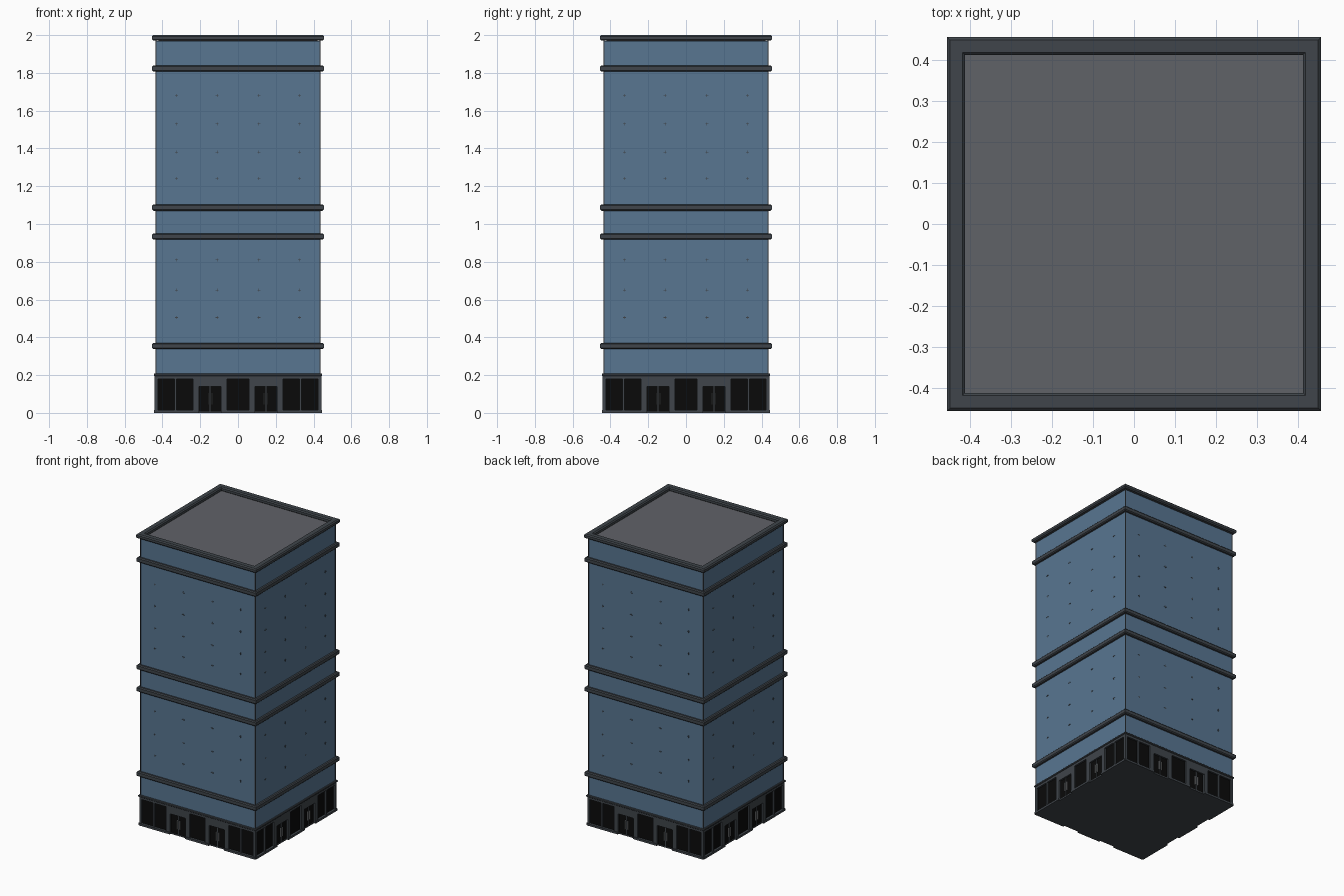
import bpy, bmesh, math
from mathutils import Matrix

if "Cube" in bpy.data.objects:
    bpy.data.objects.remove(bpy.data.objects["Cube"])


def material(name, rgb):
    m = bpy.data.materials.new(name)
    m.diffuse_color = (*rgb, 1)
    m.use_nodes = True
    m.node_tree.nodes["Principled BSDF"].inputs["Base Color"].default_value = m.diffuse_color
    return m


GLASS = material("blue_glass", (0.098, 0.182, 0.285))
FRAME = material("dark_grey_frame", (0.050, 0.059, 0.069))
ROOF = material("roof_grey", (0.118, 0.122, 0.137))
BLACK = material("black_window", (0.003, 0.003, 0.003))
METAL = material("handle_metal", (0.25, 0.26, 0.27))


def finish(bm, name, mat):
    bmesh.ops.recalc_face_normals(bm, faces=bm.faces)
    me = bpy.data.meshes.new(name)
    bm.to_mesh(me)
    bm.free()
    me.materials.append(mat)
    ob = bpy.data.objects.new(name, me)
    bpy.context.collection.objects.link(ob)
    return ob


def add_box(bm, x0, x1, y0, y1, z0, z1, rot=0.0):
    m = (Matrix.Rotation(rot, 4, 'Z')
         @ Matrix.Translation(((x0 + x1) / 2, (y0 + y1) / 2, (z0 + z1) / 2))
         @ Matrix.Diagonal((x1 - x0, y1 - y0, z1 - z0, 1)))
    bmesh.ops.create_cube(bm, size=1, matrix=m)


def block(name, half, z0, z1, mat):
    bm = bmesh.new()
    add_box(bm, -half, half, -half, half, z0, z1)
    return finish(bm, name, mat)


def four_sides(name, parts, mat):
    """Repeat facade boxes (x0, x1, z0, z1, inner depth, outer depth) on all sides."""
    bm = bmesh.new()
    for k in range(4):
        for x0, x1, z0, z1, d0, d1 in parts:
            add_box(bm, x0, x1, -d1, -d0, z0, z1, k * math.pi / 2)
    return finish(bm, name, mat)


def mirrored(spans):
    return spans + [(-b, -a) for a, b in spans]


def ring(name, r0, r1, z0, z1, c, mat):
    """Square ring with a chamfered cross-section."""
    prof = [(r0 + c, z0), (r1 - c, z0), (r1, z0 + c), (r1, z1 - c),
            (r1 - c, z1), (r0 + c, z1), (r0, z1 - c), (r0, z0 + c)]
    bm = bmesh.new()
    loops = [[bm.verts.new((sx * r, sy * r, z)) for r, z in prof]
             for sx, sy in ((1, 1), (-1, 1), (-1, -1), (1, -1))]
    n = len(prof)
    for i in range(4):
        a, b = loops[i], loops[(i + 1) % 4]
        for j in range(n):
            k = (j + 1) % n
            bm.faces.new((a[j], a[k], b[k], b[j]))
    return finish(bm, name, mat)


# glass tower and roof
block("glass_tower", 0.436, 0.2, 1.968, GLASS)
block("roof_deck", 0.42, 1.966, 1.974, ROOF)

# horizontal bands and parapet
ring("parapet", 0.412, 0.456, 1.971, 2.0, 0.007, FRAME)
for i, z in enumerate((0.337, 0.918, 1.070, 1.807)):
    ring(f"band_{i + 1}", 0.425, 0.454, z, z + 0.033, 0.006, FRAME)
ring("base_ledge", 0.425, 0.446, 0.195, 0.208, 0.003, FRAME)

# thin corner trims
bm = bmesh.new()
for sx in (-1, 1):
    for sy in (-1, 1):
        cx, cy = sx * 0.435, sy * 0.435
        add_box(bm, cx - 0.003, cx + 0.003, cy - 0.003, cy + 0.003, 0.2, 1.975)
finish(bm, "corner_trims", FRAME)

# tiny cross fixings on the glass
marks = []
for z in (0.505, 0.65, 0.81, 1.24, 1.38, 1.53, 1.68):
    for x in (-0.325, -0.11, 0.11, 0.325):
        marks.append((x - 0.008, x + 0.008, z - 0.0015, z + 0.0015, 0.434, 0.4375))
        marks.append((x - 0.0015, x + 0.0015, z - 0.008, z + 0.008, 0.434, 0.4375))
four_sides("glass_fixings", marks, FRAME)

# ground floor: dark glazing behind a frame
block("ground_floor_glazing", 0.43, 0.004, 0.197, BLACK)
block("floor_slab", 0.434, 0.0, 0.008, FRAME)
O = 0.441
posts = mirrored([(0.429, O), (0.325, 0.336), (0.206, 0.238), (0.058, 0.09)])
wall = [(a, b, 0.0, 0.2, 0.424, O) for a, b in posts]
wall.append((-O, O, 0.18, 0.2, 0.424, O))
wall += [(a, b, 0.14, 0.18, 0.424, O) for a, b in mirrored([(0.09, 0.206)])]
plinths = mirrored([(0.206, O)]) + [(-0.09, 0.09)]
wall += [(a, b, 0.0, 0.014, 0.424, 0.446) for a, b in plinths]
four_sides("ground_floor_frame", wall, FRAME)

# double doors: centre stiles and handles
stiles, handles = [], []
for c in (-0.148, 0.148):
    stiles.append((c - 0.003, c + 0.003, 0.0, 0.14, 0.425, 0.434))
    for s in (-0.010, 0.010):
        handles.append((c + s - 0.002, c + s + 0.002, 0.045, 0.105, 0.428, 0.438))
four_sides("door_stiles", stiles, FRAME)
four_sides("door_handles", handles, METAL)
